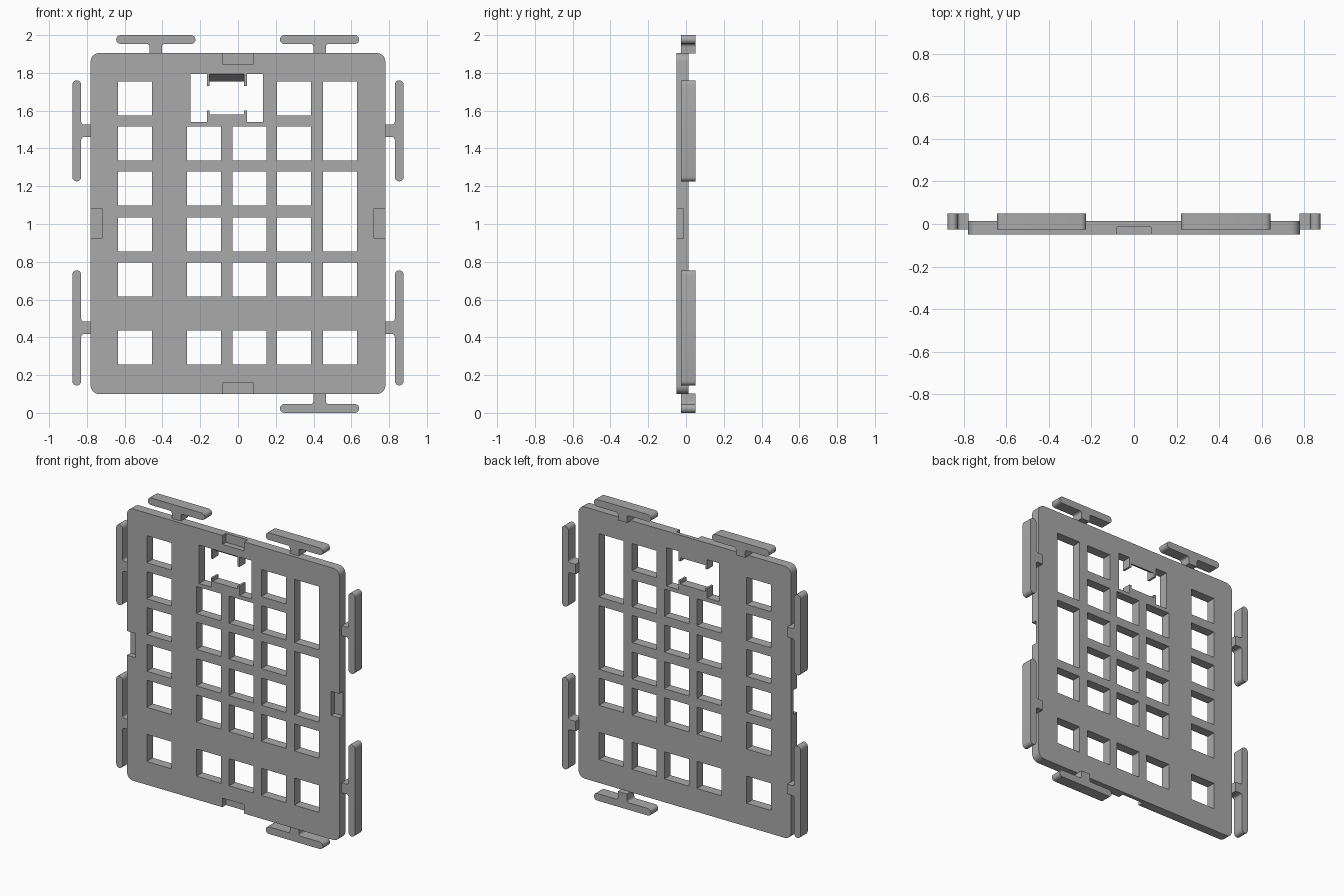
import bpy, bmesh, math

cube = bpy.data.objects.get("Cube")
if cube:
    bpy.data.objects.remove(cube, do_unlink=True)

grey = bpy.data.materials.new("mid grey")
grey.use_nodes = True
colour = (0.4, 0.4, 0.4, 1)
grey.diffuse_color = colour
grey.node_tree.nodes["Principled BSDF"].inputs["Base Color"].default_value = colour

FRONT, BACK = -0.05, 0.013
TAB_FRONT, TAB_BACK = -0.026, 0.05


def prism(bm, outline, y0, y1):
    """Extrude an (x, z) outline from y0 to y1."""
    a = [bm.verts.new((x, y0, z)) for x, z in outline]
    b = [bm.verts.new((x, y1, z)) for x, z in outline]
    faces = [bm.faces.new(a), bm.faces.new(b[::-1])]
    for i in range(len(a)):
        j = (i + 1) % len(a)
        faces.append(bm.faces.new((a[j], a[i], b[i], b[j])))
    bmesh.ops.recalc_face_normals(bm, faces=faces)


def rect(x0, x1, z0, z1):
    return [(x0, z0), (x1, z0), (x1, z1), (x0, z1)]


def arc(cx, cz, r, start, end, n=8):
    angles = [math.radians(start + (end - start) * i / n) for i in range(n + 1)]
    return [(cx + r * math.cos(t), cz + r * math.sin(t)) for t in angles]


def finish(name, bm, smooth=True):
    mesh = bpy.data.meshes.new(name)
    bm.to_mesh(mesh)
    bm.free()
    obj = bpy.data.objects.new(name, mesh)
    bpy.context.collection.objects.link(obj)
    mesh.materials.append(grey)
    if smooth:
        select(obj)
        bpy.ops.object.shade_smooth_by_angle(angle=math.radians(30))
    return obj


def select(obj):
    bpy.ops.object.select_all(action="DESELECT")
    obj.select_set(True)
    bpy.context.view_layer.objects.active = obj


def cut(target, bm):
    cutter = finish("cutter", bm, False)
    cutter.hide_render = True
    mod = target.modifiers.new("cut", "BOOLEAN")
    mod.operation, mod.solver, mod.object = "DIFFERENCE", "EXACT", cutter
    select(target)
    bpy.ops.object.modifier_apply(modifier=mod.name)
    bpy.data.objects.remove(cutter, do_unlink=True)


# Plate with rounded corners
W, Z0, Z1, R = 0.78, 0.1, 1.905, 0.045
bm = bmesh.new()
prism(bm, arc(W - R, Z1 - R, R, 0, 90) + arc(R - W, Z1 - R, R, 90, 180)
      + arc(R - W, Z0 + R, R, 180, 270) + arc(W - R, Z0 + R, R, 270, 360),
      FRONT, BACK)
plate = finish("switch_plate", bm, False)

# Key openings: (column left edge, [(top row, bottom row), ...])
S = 0.18
tops = [1.755, 1.515, 1.277, 1.034, 0.795, 0.435]
singles = [(r, r) for r in range(6)]
columns = [(-0.635, singles), (-0.27, singles[1:]), (-0.03, singles[1:]),
           (0.206, singles), (0.45, [(0, 1), (2, 3), (4, 4), (5, 5)])]
bm = bmesh.new()
for x, spans in columns:
    for first, last in spans:
        prism(bm, rect(x, x + S, tops[last] - S, tops[first]), -0.2, 0.2)

# Dial opening with ledges and small prongs, mirrored about its centre
half = [(0.106, 1.795), (0.106, 1.73), (0.092, 1.73), (0.092, 1.755)]
low = [(0.092, 1.58), (0.092, 1.602), (0.106, 1.602), (0.106, 1.54)]
side = half[::-1] + [(0.192, 1.795), (0.192, 1.54)] + low[::-1]
C = -0.059
prism(bm, [(C + x, z) for x, z in side] + [(C - x, z) for x, z in side[::-1]],
      -0.2, 0.2)
cut(plate, bm)

# Sloped front of the upper ledge
bm = bmesh.new()
prism(bm, rect(C - 0.092, C + 0.092, 1.74, 1.795), FRONT, BACK)
for v in bm.verts:
    if v.co.z > 1.75 and v.co.y > 0:
        v.co.z = 1.755
for v in bm.verts:
    if v.co.y < 0:
        v.co.y -= 0.001
cut(plate, bm)

# Shallow notches at the middle of each edge
N, D, MID = 0.08, 0.06, 1.0025
bm = bmesh.new()
for box in (rect(-N, N, Z1 - D, Z1 + D), rect(-N, N, Z0 - D, Z0 + D),
            rect(W - D, W + D, MID - N, MID + N),
            rect(-W - D, D - W, MID - N, MID + N)):
    prism(bm, box, -0.2, -0.013)
cut(plate, bm)
select(plate)
bpy.ops.object.shade_smooth_by_angle(angle=math.radians(30))


def tab(name, origin, length, reach, turn, stem=0.033):
    """T-shaped mount: stem leaves the origin, rounded bar across its end."""
    r, f = 0.0235, 0.014
    h, base = length / 2, reach - 2 * r
    pts = [(stem, -0.002)] + arc(stem + f, base - f, f, 180, 90, 4)
    pts += arc(h - r, reach - r, r, -90, 90)
    pts += [(-x, z) for x, z in pts[::-1]]
    c, s = math.cos(turn), math.sin(turn)
    bm = bmesh.new()
    prism(bm, [(origin[0] + x * c - z * s, origin[1] + x * s + z * c)
               for x, z in pts], TAB_FRONT, TAB_BACK)
    finish(name, bm)


# Mounting tabs around the rim
tab("top_right_tab", (-0.435, Z1), 0.42, 0.095, 0)
tab("top_left_tab", (0.432, Z1), 0.42, 0.095, 0)
tab("bottom_left_tab", (0.432, Z0), 0.42, 0.1, math.pi)
for label, sign in (("left", 1), ("right", -1)):
    turn = -sign * math.pi / 2
    tab("upper_%s_tab" % label, (sign * W, 1.493), 0.535, 0.097, turn)
    tab("lower_%s_tab" % label, (sign * W, 0.45), 0.61, 0.097, turn)
